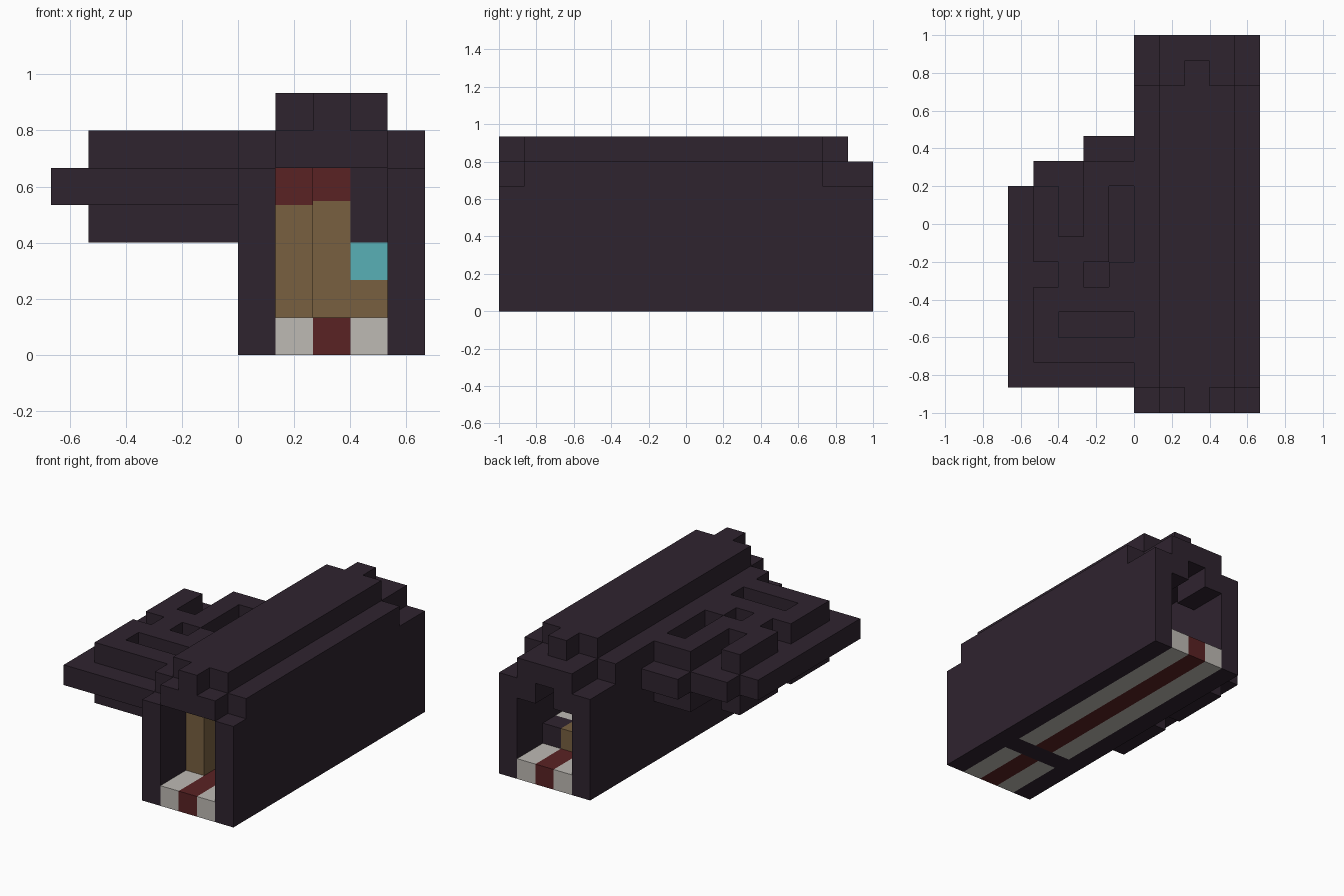
import bpy, bmesh
from mathutils import Matrix, Vector

U = 2 / 15  # edge of one block

cube = bpy.data.objects.get("Cube")
if cube:
    bpy.data.objects.remove(cube, do_unlink=True)


def material(name, rgb):
    m = bpy.data.materials.new(name)
    m.use_nodes = True
    m.diffuse_color = (*rgb, 1)
    m.node_tree.nodes["Principled BSDF"].inputs["Base Color"].default_value = (*rgb, 1)
    return m


DARK = material("dark_plum", (0.028, 0.017, 0.028))
BROWN = material("tan_brown", (0.188, 0.117, 0.051))
RED = material("deep_red", (0.102, 0.016, 0.017))
WHITE = material("off_white", (0.515, 0.491, 0.456))
CYAN = material("cyan", (0.098, 0.434, 0.468))


def part(name, mat, *boxes):
    """Boxes as (x range, y range, z range) in blocks, y counted from the front."""
    bm = bmesh.new()
    for spans in boxes:
        lo, hi = (Vector(c) for c in zip(*spans))
        mid, size = (lo + hi) / 2 - Vector((0, 7.5, 0)), hi - lo
        bmesh.ops.create_cube(bm, size=1, matrix=Matrix.Translation(mid * U) @ Matrix.Diagonal((*(size * U), 1)))
    mesh = bpy.data.meshes.new(name)
    bm.to_mesh(mesh)
    bm.free()
    mesh.materials.append(mat)
    obj = bpy.data.objects.new(name, mesh)
    bpy.context.collection.objects.link(obj)


# Tunnel walls
for name, x in (("right_wall", 0), ("left_wall", 4)):
    part(name, DARK, ((x, x + 1), (0, 15), (0, 5)))

# Stepped roof with ridge studs at both ends
part("roof", DARK,
     ((0, 5), (1, 13), (5, 6)), ((1, 4), (0, 15), (5, 6)),
     ((1, 4), (1, 13), (6, 7)), ((2, 3), (0, 14), (6, 7)))

# Corner blocks of the rear arch
part("rear_arch", DARK, *[((x, x + 1), (13, 15), (4, 5)) for x in (1, 3)])

# Striped floor, split by a dark sill
for name, mat, x in (("floor_right", WHITE, 1), ("floor_runner", RED, 2), ("floor_left", WHITE, 3)):
    part(name, mat, *[((x, x + 1), y, (0, 1)) for y in ((0, 3), (4, 15))])
part("floor_sill", DARK, ((1, 4), (3, 4), (0, 1)))

# Interior columns and panel
part("right_column", BROWN, ((1, 2), (2, 3), (1, 4)))
part("right_column_cap", RED, ((1, 2), (2, 3), (4, 5)))
part("middle_column", BROWN, ((2, 3), (4, 5), (1, 4.12)))
part("middle_column_cap", RED, ((2, 3), (4, 5), (4.12, 5)))
part("panel_base", BROWN, ((3, 4), (4, 5), (1, 2)))
part("panel_screen", CYAN, ((3, 4), (4, 5), (2, 3)))
part("panel_top", DARK, ((3, 4), (4, 5), (3, 5)))

# Low furniture near the rear
part("rear_bench_end", DARK, ((3, 4), (12, 13), (1, 2)))
part("rear_bench_seat", WHITE, ((3, 4), (9, 12), (1, 2)))
part("rear_bench_step", BROWN, ((2, 3), (12, 13), (1, 2)))

# Side wing: wide core between two matching cut-out layers
part("wing_core", DARK,
     ((-5, 0), (1, 9), (4, 5)), ((-4, 0), (9, 10), (4, 5)), ((-2, 0), (10, 11), (4, 5)))

column_runs = {
    -4: ((2, 5), (6, 9)),
    -3: ((2, 3), (4, 7)),
    -2: ((2, 3), (4, 5), (6, 10)),
    -1: ((2, 3), (4, 6), (9, 10)),
}
for name, z in (("wing_lower_layer", 3), ("wing_upper_layer", 5)):
    part(name, DARK, *[((x, x + 1), run, (z, z + 1)) for x, runs in column_runs.items() for run in runs])
